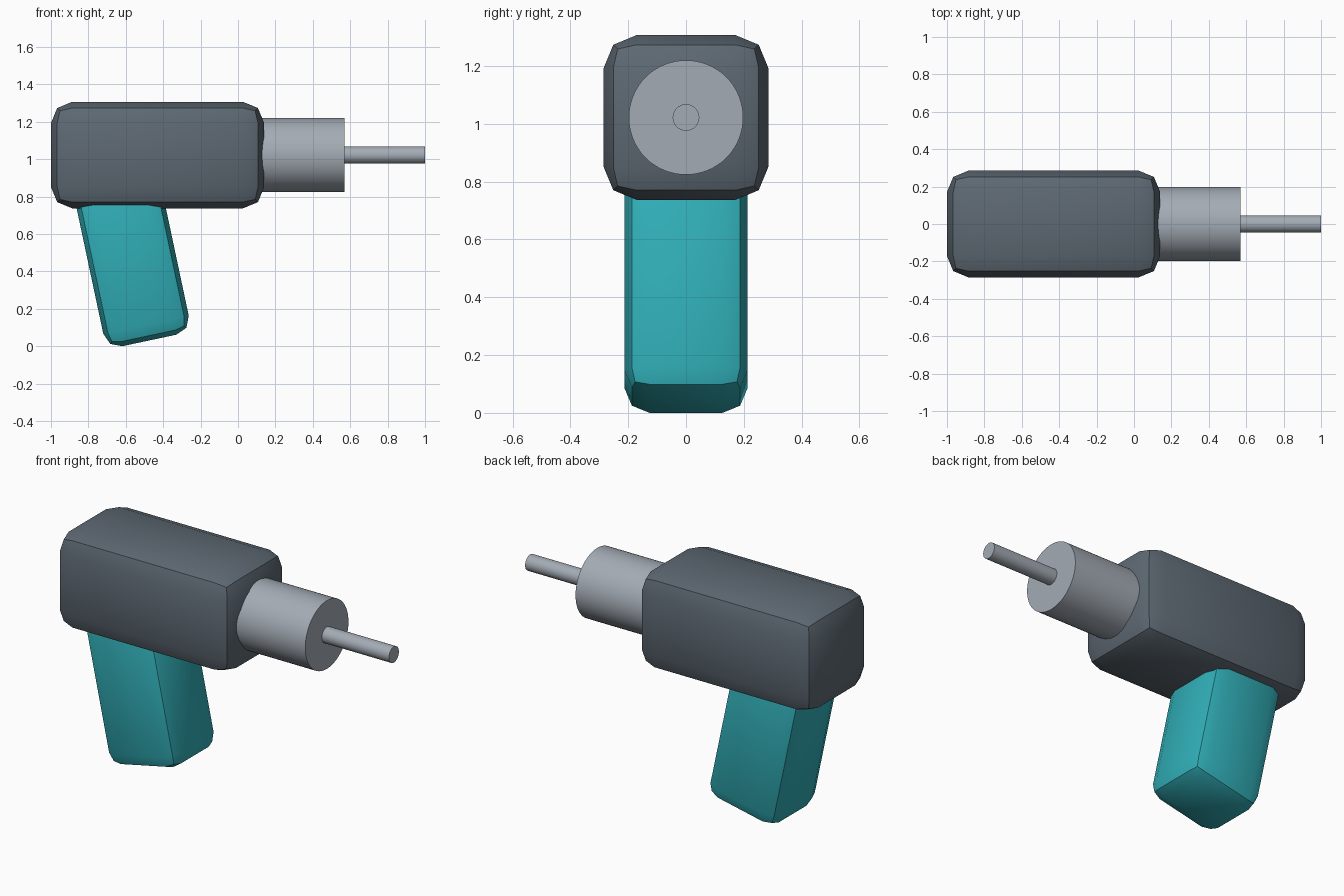
import bpy
import math
from mathutils import Matrix, Vector

default = bpy.data.objects.get("Cube")
if default:
    bpy.data.objects.remove(default, do_unlink=True)


def material(name, rgb):
    mat = bpy.data.materials.new(name)
    mat.use_nodes = True
    colour = (*rgb, 1.0)
    mat.diffuse_color = colour
    mat.node_tree.nodes["Principled BSDF"].inputs["Base Color"].default_value = colour
    return mat


def finish(obj, name, mat):
    obj.name = obj.data.name = name
    obj.data.materials.append(mat)
    bpy.ops.object.shade_smooth_by_angle(angle=math.radians(30))


def bevelled_box(name, size, centre, tilt, bevel, mat):
    """Box with a two-step bevel, tilted about the y axis."""
    bpy.ops.mesh.primitive_cube_add(size=1, location=centre, rotation=(0, tilt, 0))
    obj = bpy.context.object
    obj.data.transform(Matrix.Diagonal((*size, 1)))
    mod = obj.modifiers.new("rounded_edges", 'BEVEL')
    mod.width = bevel
    mod.segments = 2
    bpy.ops.object.modifier_apply(modifier=mod.name)
    finish(obj, name, mat)


def x_cylinder(name, radius, x0, x1, z, mat):
    """Cylinder lying along the x axis."""
    bpy.ops.mesh.primitive_cylinder_add(
        vertices=64, radius=radius, depth=x1 - x0,
        location=((x0 + x1) / 2, 0, z), rotation=(0, math.pi / 2, 0))
    finish(bpy.context.object, name, mat)


slate = material("slate_grey", (0.11, 0.14, 0.17))
teal = material("teal", (0.03, 0.42, 0.47))
steel = material("light_steel", (0.37, 0.41, 0.46))

AXIS_Z = 1.022

# Motor housing
bevelled_box("motor_housing", (1.14, 0.57, 0.57), (-0.43, 0, AXIS_Z), 0, 0.114, slate)

# Slanted grip, its top end buried in the housing
tilt = math.radians(-12)
length = 0.95
grip_up = Vector((math.sin(tilt), 0, math.cos(tilt)))
grip_base = Vector((-0.474, 0, 0.031))
bevelled_box("grip", (0.467, 0.425, length), grip_base + grip_up * length / 2,
             tilt, 0.086, teal)

# Chuck and drill bit
x_cylinder("chuck", 0.198, 0.0, 0.57, AXIS_Z, steel)
x_cylinder("drill_bit", 0.046, 0.5, 1.0, AXIS_Z, steel)
